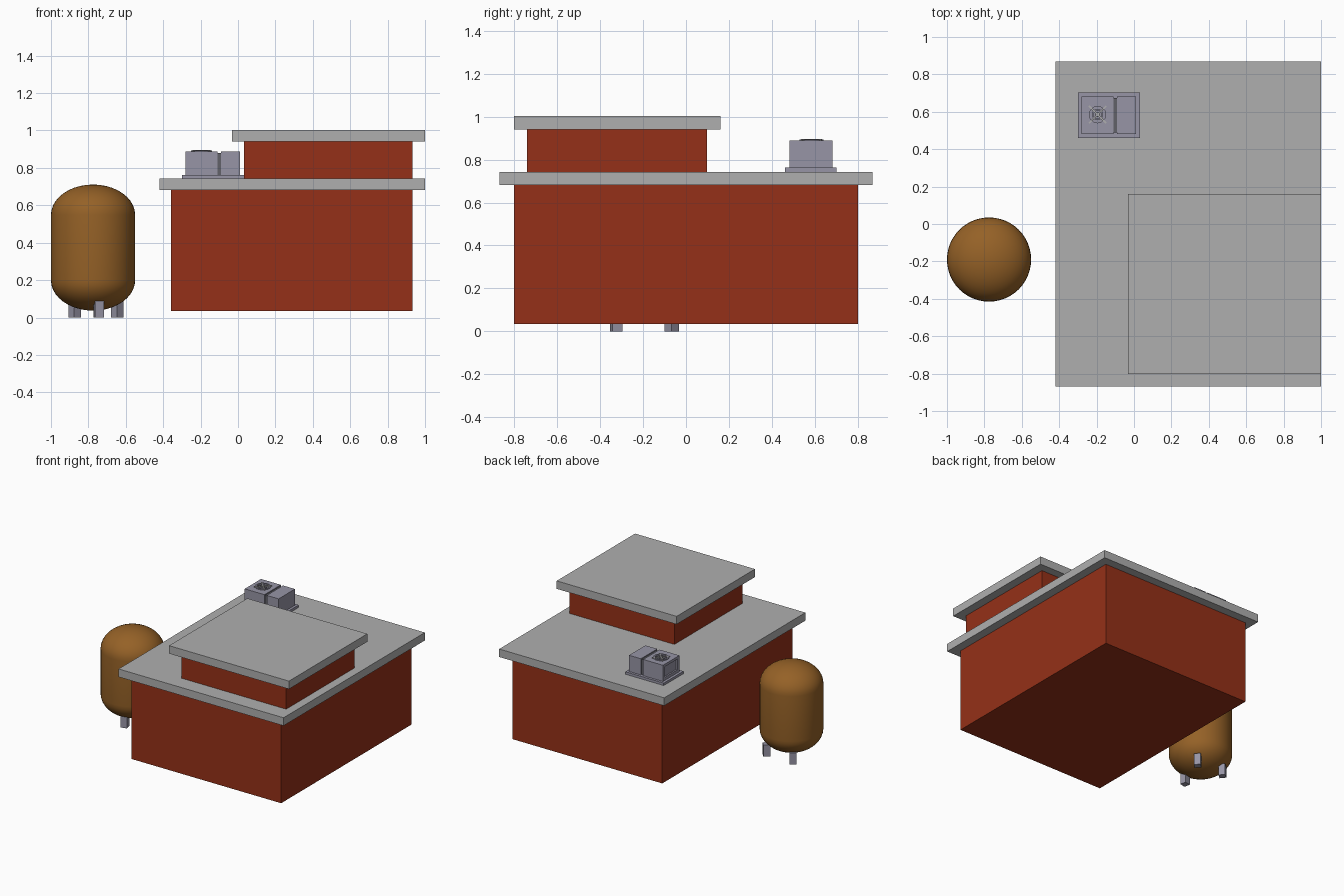
import bpy, math
from mathutils import Vector

if "Cube" in bpy.data.objects:
    bpy.data.objects.remove(bpy.data.objects["Cube"])


def material(name, rgb):
    m = bpy.data.materials.new(name)
    m.diffuse_color = (*rgb, 1)
    m.use_nodes = True
    m.node_tree.nodes["Principled BSDF"].inputs["Base Color"].default_value = m.diffuse_color
    return m


RED = material("brick_red", (0.30, 0.03, 0.009))
RUST = material("tank_rust", (0.30, 0.12, 0.02))
CONCRETE = material("concrete", (0.43, 0.43, 0.43))
METAL = material("unit_metal", (0.31, 0.30, 0.38))
DARK = material("dark_metal", (0.12, 0.12, 0.14))


def finish(name, mat):
    ob = bpy.context.object
    ob.name = name
    ob.data.materials.append(mat)
    return ob


def box(name, x, y, z, mat, turn=0):
    lo, hi = Vector((x[0], y[0], z[0])), Vector((x[1], y[1], z[1]))
    bpy.ops.mesh.primitive_cube_add(size=1, location=(lo + hi) / 2, rotation=(0, 0, turn))
    bpy.context.object.scale = hi - lo
    bpy.ops.object.transform_apply(location=False, rotation=False, scale=True)
    return finish(name, mat)


def ring(name, center, r0, r1, z, mat, steps=24):
    # flat-topped square-section ring
    prof = [(r0, z[0]), (r1, z[0]), (r1, z[1]), (r0, z[1])]
    verts = [(r * math.cos(a), r * math.sin(a), h)
             for a in (2 * math.pi * i / steps for i in range(steps)) for r, h in prof]
    faces = [(4 * i + j, 4 * ((i + 1) % steps) + j, 4 * ((i + 1) % steps) + (j + 1) % 4,
              4 * i + (j + 1) % 4) for i in range(steps) for j in range(4)]
    faces = [f[::-1] for f in faces]
    me = bpy.data.meshes.new(name)
    me.from_pydata(verts, [], faces)
    me.materials.append(mat)
    ob = bpy.data.objects.new(name, me)
    ob.location = (*center, 0)
    bpy.context.collection.objects.link(ob)


def cut(target, cutter):
    cutter.hide_render = True
    cutter.hide_viewport = False
    cutter.display_type = 'WIRE'
    mod = target.modifiers.new("cut", 'BOOLEAN')
    mod.operation = 'DIFFERENCE'
    mod.solver = 'EXACT'
    mod.object = cutter
    bpy.context.view_layer.objects.active = target
    bpy.ops.object.modifier_apply(modifier=mod.name)
    bpy.data.objects.remove(cutter)


# Building: two storeys with overhanging slabs
box("lower_walls", (-0.357, 0.933), (-0.802, 0.802), (0.035, 0.685), RED)
box("lower_roof", (-0.42, 1.0), (-0.868, 0.868), (0.681, 0.743), CONCRETE)
box("upper_walls", (0.032, 0.933), (-0.74, 0.097), (0.74, 0.943), RED)
box("upper_roof", (-0.032, 1.0), (-0.802, 0.161), (0.941, 1.003), CONCRETE)

# Rooftop air unit
box("unit_base", (-0.30, 0.031), (0.46, 0.702), (0.743, 0.762), METAL)
large = box("fan_housing", (-0.28, -0.11), (0.482, 0.683), (0.762, 0.888), METAL)
box("side_housing", (-0.09, 0.012), (0.482, 0.683), (0.762, 0.888), METAL)
box("housing_joint", (-0.111, -0.089), (0.49, 0.675), (0.762, 0.88), DARK)
fan = (-0.195, 0.585)
bpy.ops.mesh.primitive_cylinder_add(vertices=24, radius=0.052, depth=0.06,
                                    location=(*fan, 0.89))
cut(large, finish("fan_well_cutter", DARK))
cut(large, box("panel_cutter", (-0.30, -0.268), (0.505, 0.66), (0.785, 0.868), METAL))

# Fan guard: rim, inner ring, hub and crossed bars
ring("fan_rim", fan, 0.044, 0.056, (0.882, 0.893), METAL)
ring("fan_inner_ring", fan, 0.022, 0.030, (0.883, 0.891), METAL)
bpy.ops.mesh.primitive_cylinder_add(vertices=16, radius=0.012, depth=0.03,
                                    location=(*fan, 0.877))
finish("fan_hub", DARK)
for i, s in enumerate((1, -1)):
    box(f"fan_bar_{i}", (fan[0] - 0.065, fan[0] + 0.065), (fan[1] - 0.004, fan[1] + 0.004),
        (0.886, 0.895), CONCRETE, s * math.pi / 4)

# Tank: lathed capsule with flattened domes
cx, cy, R, mid, half, dome = -0.775, -0.19, 0.225, 0.374, 0.175, 0.162
N, K = 48, 10
arc = [math.pi / 2 * i / K for i in range(K)]
prof = [(R * math.cos(a), half + dome * math.sin(a)) for a in arc]
prof = [(r, -h) for r, h in reversed(prof)] + prof
verts = [(r * math.cos(2 * math.pi * i / N), r * math.sin(2 * math.pi * i / N), h)
         for r, h in prof for i in range(N)]
faces = [(k * N + i, k * N + (i + 1) % N, (k + 1) * N + (i + 1) % N, (k + 1) * N + i)
         for k in range(len(prof) - 1) for i in range(N)]
b, t = len(verts), len(verts) + 1
verts += [(0, 0, -half - dome), (0, 0, half + dome)]
last = (len(prof) - 1) * N
for i in range(N):
    j = (i + 1) % N
    faces += [(b, j, i), (t, last + i, last + j)]
me = bpy.data.meshes.new("tank")
me.from_pydata(verts, [], faces)
me.materials.append(RUST)
me.shade_smooth()
tank = bpy.data.objects.new("tank", me)
tank.location = (cx, cy, mid)
bpy.context.collection.objects.link(tank)

# Tank legs, each turned to face the tank axis
w = 0.024
for i, (x, y) in enumerate([(-0.873, -0.067), (-0.745, -0.325), (-0.645, -0.067)]):
    box(f"tank_leg_{i}", (x - w, x + w), (y - w, y + w), (0, 0.09), METAL,
        math.atan2(y - cy, x - cx))
